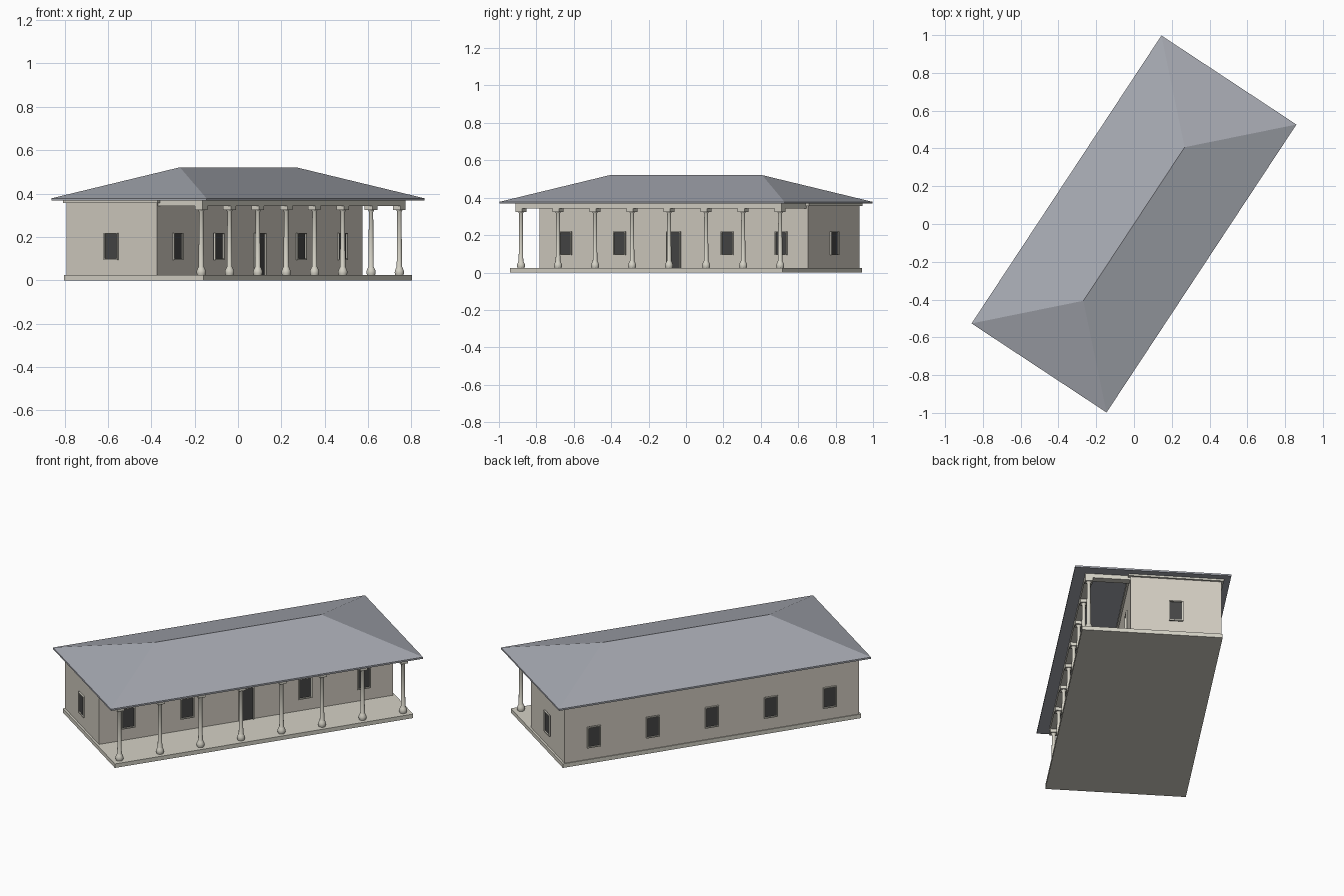
import bpy, bmesh, math
from mathutils import Matrix, Vector

if "Cube" in bpy.data.objects:
    bpy.data.objects.remove(bpy.data.objects["Cube"], do_unlink=True)

# The house is laid out along its own x axis (porch at -y), then turned
TURN = math.radians(56.6)


def material(name, rgb):
    m = bpy.data.materials.new(name)
    m.use_nodes = True
    m.diffuse_color = (*rgb, 1)
    bsdf = next(n for n in m.node_tree.nodes if n.type == 'BSDF_PRINCIPLED')
    bsdf.inputs["Base Color"].default_value = (*rgb, 1)
    return m


WALL = material("plaster", (0.64, 0.6, 0.53))
STONE = material("pale_stone", (0.66, 0.64, 0.56))
ROOF = material("slate_grey", (0.38, 0.395, 0.44))
GLASS = material("dark_glass", (0.06, 0.06, 0.06))


def finish(bm, name, mat, smooth=False):
    bmesh.ops.recalc_face_normals(bm, faces=bm.faces[:])
    mesh = bpy.data.meshes.new(name)
    bm.to_mesh(mesh)
    bm.free()
    mesh.materials.append(mat)
    ob = bpy.data.objects.new(name, mesh)
    ob.rotation_euler.z = TURN
    bpy.context.collection.objects.link(ob)
    if smooth:
        bpy.ops.object.select_all(action='DESELECT')
        ob.select_set(True)
        bpy.context.view_layer.objects.active = ob
        bpy.ops.object.shade_smooth_by_angle(angle=math.radians(40))
    return ob


def add_box(bm, x, y, z, frame=Matrix()):
    """Box between (low, high) pairs, placed by an optional frame."""
    size = Vector([b - a for a, b in (x, y, z)])
    mid = Vector([(a + b) / 2 for a, b in (x, y, z)])
    m = frame @ Matrix.Translation(mid) @ Matrix.Diagonal((*size, 1))
    bmesh.ops.create_cube(bm, size=1, matrix=m)


def box(name, mat, x, y, z):
    bm = bmesh.new()
    add_box(bm, x, y, z)
    return finish(bm, name, mat)


def opening(name, spot, angle, half, bottom, top):
    """Dark pane with a thin raised surround; local -y points outward."""
    frame = Matrix.Translation((*spot, 0)) @ Matrix.Rotation(angle, 4, 'Z')
    bm = bmesh.new()
    add_box(bm, (-half, half), (-0.002, 0.002), (bottom, top), frame)
    finish(bm, name + "_pane", GLASS)
    t, depth = 0.006, (-0.009, 0.002)
    bm = bmesh.new()
    for s in (-1, 1):
        add_box(bm, sorted((s * half, s * (half - t))), depth, (bottom, top), frame)
    inner = (t - half, half - t)
    add_box(bm, inner, depth, (top - t, top), frame)
    if name != "door":
        add_box(bm, inner, depth, (bottom, bottom + t), frame)
    finish(bm, name + "_surround", STONE)


# Floor slab, walls and cornice
LEN, FRONT, BACK, FLOOR = 0.861, -0.119, 0.38, 0.024
box("floor_slab", STONE, (-0.873, 0.873), (-0.385, 0.385), (0, FLOOR))
box("walls", WALL, (-LEN, LEN), (FRONT, BACK), (FLOOR, 0.37))
box("cornice", STONE, (-LEN - 0.012, LEN + 0.012),
    (FRONT - 0.012, BACK + 0.012), (0.357, 0.37))

# Windows along both long walls and at the ends, door in the middle of the porch
SILL, HEAD = 0.094, 0.219
for i in range(-2, 3):
    u = i * 0.345
    if i:
        opening("front_window", (u, FRONT), 0, 0.039, SILL, HEAD)
    else:
        opening("door", (u, FRONT), 0, 0.045, FLOOR, HEAD)
    opening("back_window", (u, BACK), math.pi, 0.039, SILL, HEAD)
for s in (-1, 1):
    opening("end_window", (s * LEN, (FRONT + BACK) / 2), s * math.pi / 2,
            0.039, SILL, HEAD)

# Porch columns: turned shaft with a bulbous foot and a square capital
PORCH, END, HALF = -0.344, 0.83, 0.021
PROFILE = [(0.019, FLOOR), (0.022, 0.034), (0.021, 0.044), (0.016, 0.056),
           (0.0125, 0.062), (0.010, 0.315), (0.015, 0.324)]
SIDES = 16
for i in range(8):
    u = -END + i * 2 * END / 7
    bm = bmesh.new()
    rings = []
    for r, z in PROFILE:
        rings.append([bm.verts.new((u + r * math.cos(a), PORCH + r * math.sin(a), z))
                      for a in (math.tau * k / SIDES for k in range(SIDES))])
    for low, high in zip(rings, rings[1:]):
        for k in range(SIDES):
            n = (k + 1) % SIDES
            bm.faces.new((low[k], low[n], high[n], high[k]))
    bm.faces.new(rings[0])
    bm.faces.new(rings[-1])
    finish(bm, "porch_column", STONE, smooth=True)
    box("column_capital", STONE, (u - HALF, u + HALF),
        (PORCH - HALF, PORCH + HALF), (0.324, 0.343))

# Beams over the columns and back to the house
BEAM = (0.343, 0.37)
box("porch_beam", STONE, (-END - HALF, END + HALF), (PORCH - HALF, PORCH + HALF), BEAM)
for s in (-1, 1):
    box("end_beam", STONE, (s * END - HALF, s * END + HALF),
        (PORCH + HALF, FRONT), BEAM)

# Hipped roof with a thin eave edge
bm = bmesh.new()
corners = [(-1, -1), (1, -1), (1, 1), (-1, 1)]
low, eave = [[bm.verts.new((a * 0.913, b * 0.428, z)) for a, b in corners]
             for z in (0.368, 0.378)]
left, right = [bm.verts.new((x, 0, 0.521)) for x in (-0.487, 0.487)]
bm.faces.new(low)
for k in range(4):
    n = (k + 1) % 4
    bm.faces.new((low[k], low[n], eave[n], eave[k]))
bm.faces.new((eave[0], eave[1], right, left))
bm.faces.new((eave[1], eave[2], right))
bm.faces.new((eave[2], eave[3], left, right))
bm.faces.new((eave[3], eave[0], left))
finish(bm, "hipped_roof", ROOF)
